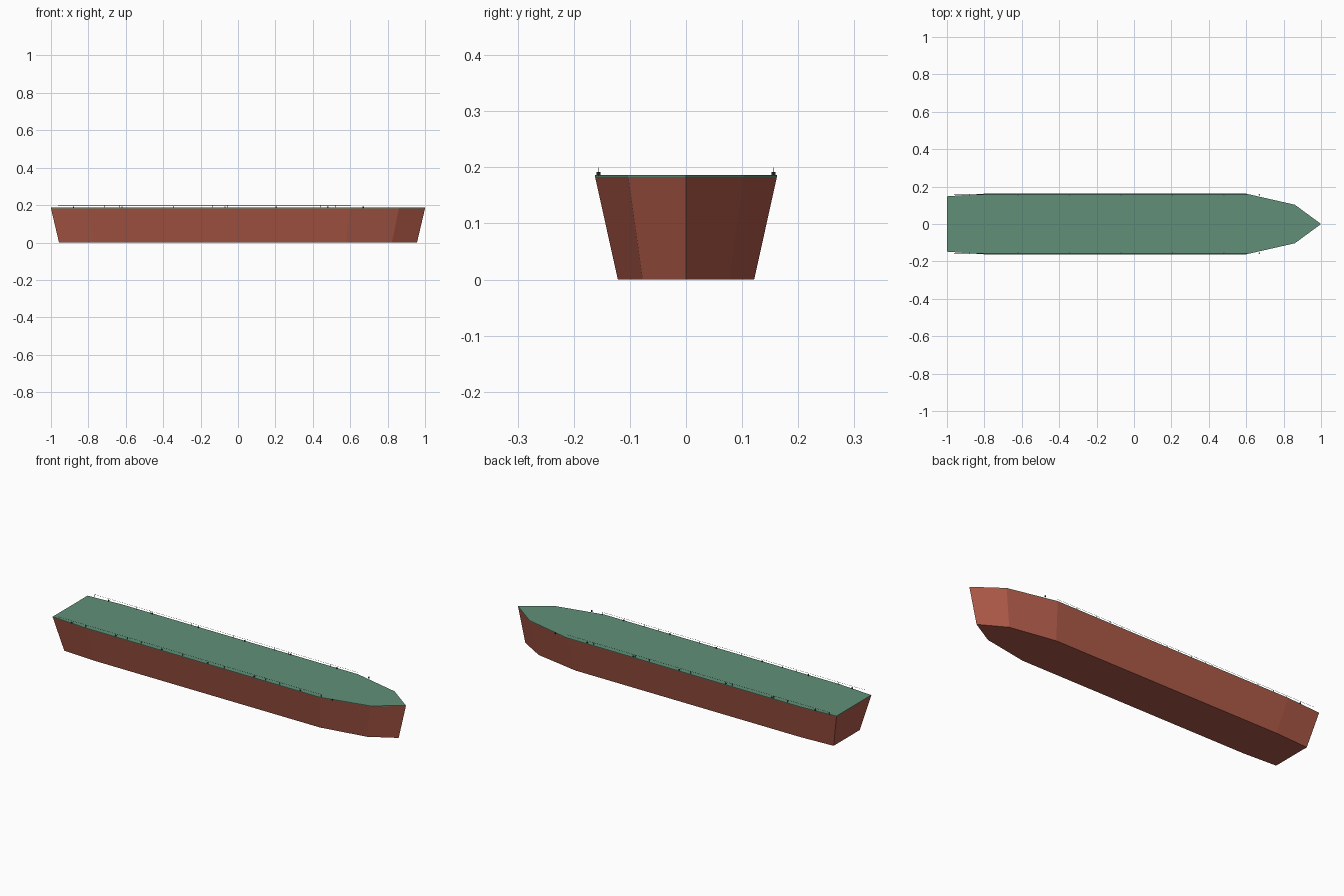
import bpy, bmesh
from mathutils import Matrix, Vector

if "Cube" in bpy.data.objects:
    bpy.data.objects.remove(bpy.data.objects["Cube"])


def material(name, rgb):
    m = bpy.data.materials.new(name)
    m.diffuse_color = (*rgb, 1)
    m.use_nodes = True
    m.node_tree.nodes["Principled BSDF"].inputs["Base Color"].default_value = m.diffuse_color
    return m


RED = material("hull_red", (0.42, 0.10, 0.065))
GREEN = material("deck_green", (0.12, 0.28, 0.19))
DARK = material("fitting_dark", (0.03, 0.035, 0.04))

# Half outline of the deck, stern to bow
HALF = [(-1, 0.148), (-0.8, 0.162), (0.6, 0.162), (0.86, 0.103)]
OUTLINE = [(x, -y) for x, y in HALF] + [(1, 0)] + [(x, y) for x, y in reversed(HALF)]


def finish(name, bm, mat):
    bmesh.ops.recalc_face_normals(bm, faces=bm.faces)
    me = bpy.data.meshes.new(name)
    bm.to_mesh(me)
    bm.free()
    me.materials.append(mat)
    ob = bpy.data.objects.new(name, me)
    bpy.context.collection.objects.link(ob)
    return ob


def loft(name, z0, s0, z1, s1, mat):
    """Solid between two scaled copies of the outline."""
    bm = bmesh.new()
    low = [bm.verts.new((x * s0[0], y * s0[1], z0)) for x, y in OUTLINE]
    top = [bm.verts.new((x * s1[0], y * s1[1], z1)) for x, y in OUTLINE]
    n = len(OUTLINE)
    bm.faces.new(low[::-1])
    bm.faces.new(top)
    for i in range(n):
        j = (i + 1) % n
        bm.faces.new((low[i], low[j], top[j], top[i]))
    return finish(name, bm, mat)


def rod(bm, a, b, r, sides):
    a, b = Vector(a), Vector(b)
    rot = (b - a).to_track_quat('Z', 'Y').to_matrix().to_4x4()
    bmesh.ops.create_cone(bm, cap_ends=True, segments=sides, radius1=r, radius2=r,
                          depth=(b - a).length, matrix=Matrix.Translation((a + b) / 2) @ rot)


# Hull tapering to a flat bottom, and thin deck plate
loft("hull", 0, (0.957, 0.75), 0.183, (1, 1), RED)
loft("deck", 0.183, (1, 1), 0.186, (1, 1), GREEN)

Y = 0.156
for side, label in ((-1, "right"), (1, "left")):
    # Bollards along the deck edge
    bm = bmesh.new()
    for x in (-0.88, -0.62, -0.345, -0.07, 0.205, 0.48, 0.67):
        rod(bm, (x, side * Y, 0.185), (x, side * Y, 0.192), 0.0035, 8)
    finish("bollards_" + label, bm, DARK)

    # Fine guard rail on evenly spaced posts
    bm = bmesh.new()
    for i in range(20):
        x = -0.9625 + i * 0.0825
        rod(bm, (x, side * Y, 0.185), (x, side * Y, 0.199), 0.0005, 6)
    rod(bm, (-0.9625, side * Y, 0.199), (0.605, side * Y, 0.199), 0.0005, 6)
    finish("guard_rail_" + label, bm, DARK)
